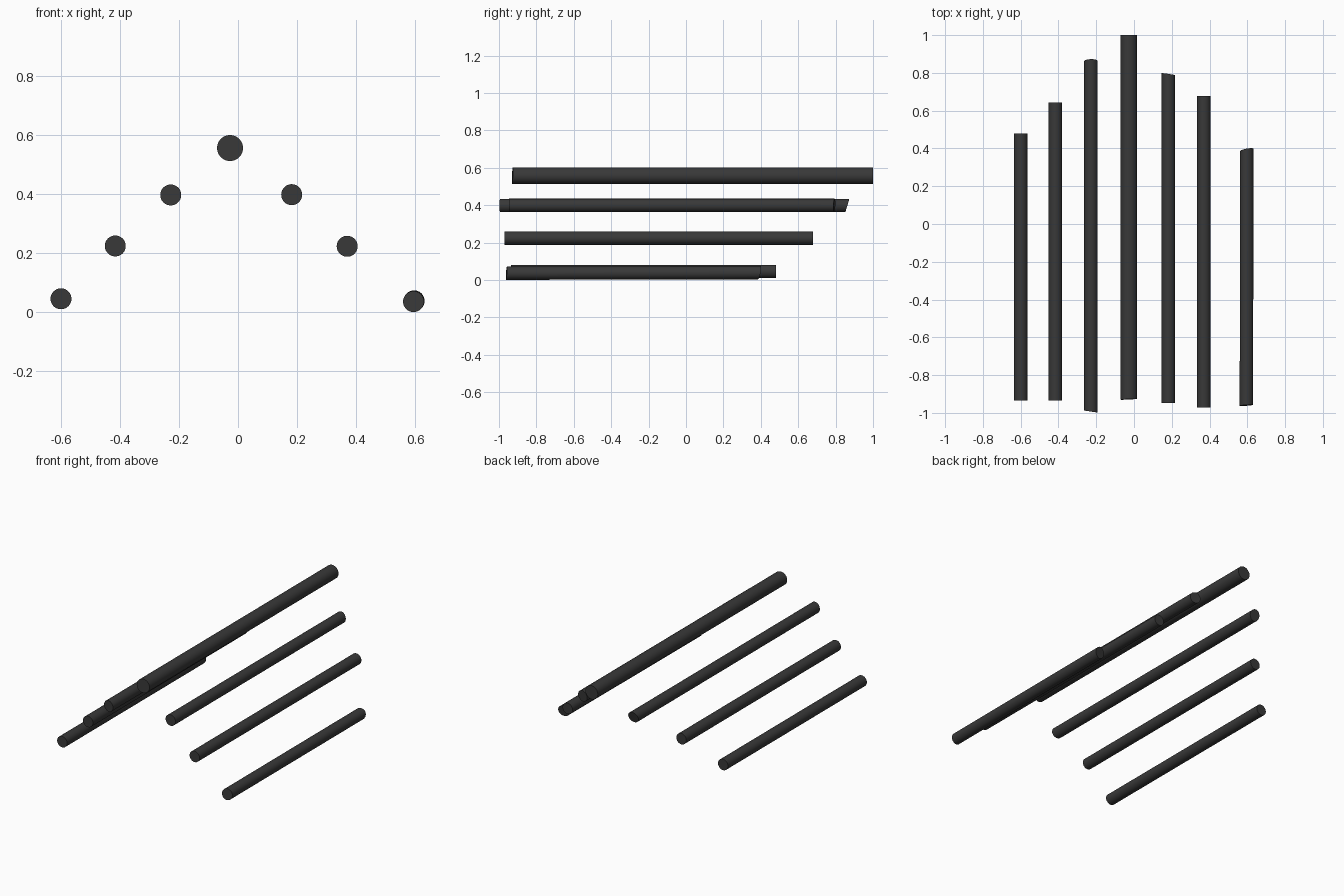
import bpy, bmesh, math

if "Cube" in bpy.data.objects:
    bpy.data.objects.remove(bpy.data.objects["Cube"])

SIDES = 40

mat = bpy.data.materials.new("dark_grey")
mat.diffuse_color = (0.04, 0.04, 0.04, 1)
mat.use_nodes = True
mat.node_tree.nodes["Principled BSDF"].inputs["Base Color"].default_value = mat.diffuse_color


def rod(name, front, back, r, cut_front=(0, 0), cut_back=(0, 0)):
    """Solid rod between two (x, y, z) centres; each cut is the end slope in x and z."""
    bm = bmesh.new()
    rings = []
    for (cx, cy, cz), (sx, sz) in ((front, cut_front), (back, cut_back)):
        ring = []
        for i in range(SIDES):
            a = 2 * math.pi * i / SIDES
            dx, dz = r * math.cos(a), r * math.sin(a)
            ring.append(bm.verts.new((cx + dx, cy + sx * dx + sz * dz, cz + dz)))
        rings.append(ring)
    f, b = rings
    for i in range(SIDES):
        j = (i + 1) % SIDES
        bm.faces.new((f[i], f[j], b[j], b[i]))
    bm.faces.new(f)
    bm.faces.new(b)
    bmesh.ops.recalc_face_normals(bm, faces=bm.faces)
    me = bpy.data.meshes.new(name)
    bm.to_mesh(me)
    bm.free()
    me.materials.append(mat)
    ob = bpy.data.objects.new(name, me)
    bpy.context.collection.objects.link(ob)
    bpy.context.view_layer.objects.active = ob
    ob.select_set(True)
    bpy.ops.object.shade_smooth_by_angle(angle=math.radians(40))
    ob.select_set(False)


# left side, bottom to top
rod("left_lower_rod", (-0.60, -0.935, 0.046), (-0.60, 0.48, 0.046), 0.0355)
rod("left_middle_rod", (-0.416, -0.934, 0.225), (-0.416, 0.642, 0.225), 0.0355)
rod("left_upper_rod", (-0.228, -0.993, 0.398), (-0.228, 0.862, 0.398), 0.0355,
    (-0.15, 0), (0.02, 0.3))

# thicker ridge rod
rod("ridge_rod", (-0.027, -0.928, 0.557), (-0.027, 1.0, 0.557), 0.044, (0.05, 0.03))

# right side, top to bottom
rod("right_upper_rod", (0.182, -0.947, 0.399), (0.182, 0.793, 0.399), 0.0355,
    (0, 0), (-0.15, 0.05))
rod("right_middle_rod", (0.37, -0.971, 0.224), (0.37, 0.678, 0.224), 0.0355)
rod("right_lower_rod", (0.595, -0.96, 0.0365), (0.597, 0.392, 0.039), 0.0355,
    (0.07, 0.07), (0.18, 0.2))
